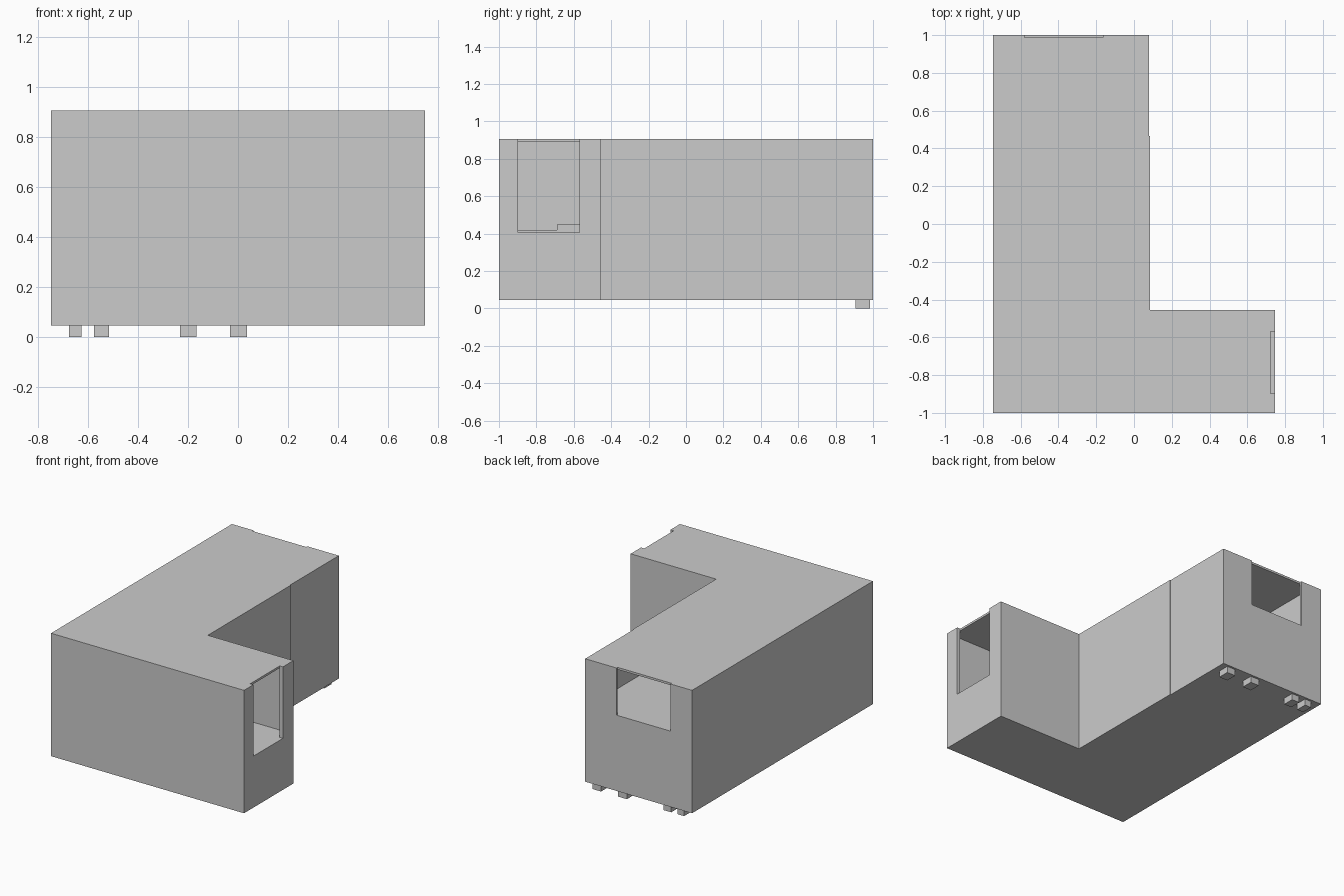
import bpy
import bmesh

if "Cube" in bpy.data.objects:
    bpy.data.objects.remove(bpy.data.objects["Cube"])


def make_prism(name, outline, z0, z1):
    """Extrude a flat outline from z0 to z1."""
    bm = bmesh.new()
    base = bm.faces.new([bm.verts.new((x, y, z0)) for x, y in outline])
    top = bmesh.ops.extrude_face_region(bm, geom=[base])["geom"]
    for v in top:
        if isinstance(v, bmesh.types.BMVert):
            v.co.z = z1
    bmesh.ops.recalc_face_normals(bm, faces=bm.faces)
    mesh = bpy.data.meshes.new(name)
    bm.to_mesh(mesh)
    bm.free()
    obj = bpy.data.objects.new(name, mesh)
    bpy.context.collection.objects.link(obj)
    return obj


def make_box(name, x0, x1, y0, y1, z0, z1):
    return make_prism(name, [(x0, y0), (x1, y0), (x1, y1), (x0, y1)], z0, z1)


def cut(target, cutter):
    cutter.hide_render = True
    mod = target.modifiers.new("cut", "BOOLEAN")
    mod.operation = "DIFFERENCE"
    mod.solver = "EXACT"
    mod.object = cutter
    bpy.context.view_layer.objects.active = target
    bpy.ops.object.modifier_apply(modifier=mod.name)
    bpy.data.objects.remove(cutter, do_unlink=True)


# L-shaped shell, with the slight jog in the inner side wall
shell = make_prism("corridor_shell", [
    (-0.747, -1), (0.747, -1), (0.747, -0.455), (0.085, -0.455),
    (0.085, 0.465), (0.08, 0.465), (0.08, 1), (-0.747, 1)], 0.045, 0.905)

# Hollow rooms: low wing and raised rear passage
cut(shell, make_box("wing_room", -0.67, 0.722, -0.975, -0.48, 0.405, 0.89))
cut(shell, make_box("rear_room", -0.67, 0.06, -0.5, 0.988, 0.575, 0.89))

# Doorways, notched right up through the roof edge
cut(shell, make_box("side_doorway", 0.722, 0.8, -0.897, -0.57, 0.405, 1.0))
cut(shell, make_box("rear_doorway", -0.58, -0.163, 0.988, 1.1, 0.575, 1.0))

# Inner landing and steps linking the two floor levels
make_box("landing", -0.67, 0.06, -0.975, -0.69, 0.405, 0.42)
make_box("step_low", -0.67, 0.06, -0.69, -0.57, 0.405, 0.45)
make_box("step_high", -0.67, 0.06, -0.57, -0.48, 0.405, 0.51)

# Small feet under the rear edge
for i, (x0, x1) in enumerate([(-0.675, -0.625), (-0.575, -0.515),
                              (-0.232, -0.165), (-0.032, 0.035)]):
    make_box(f"foot_{i + 1}", x0, x1, 0.905, 0.985, 0.0, 0.045)
